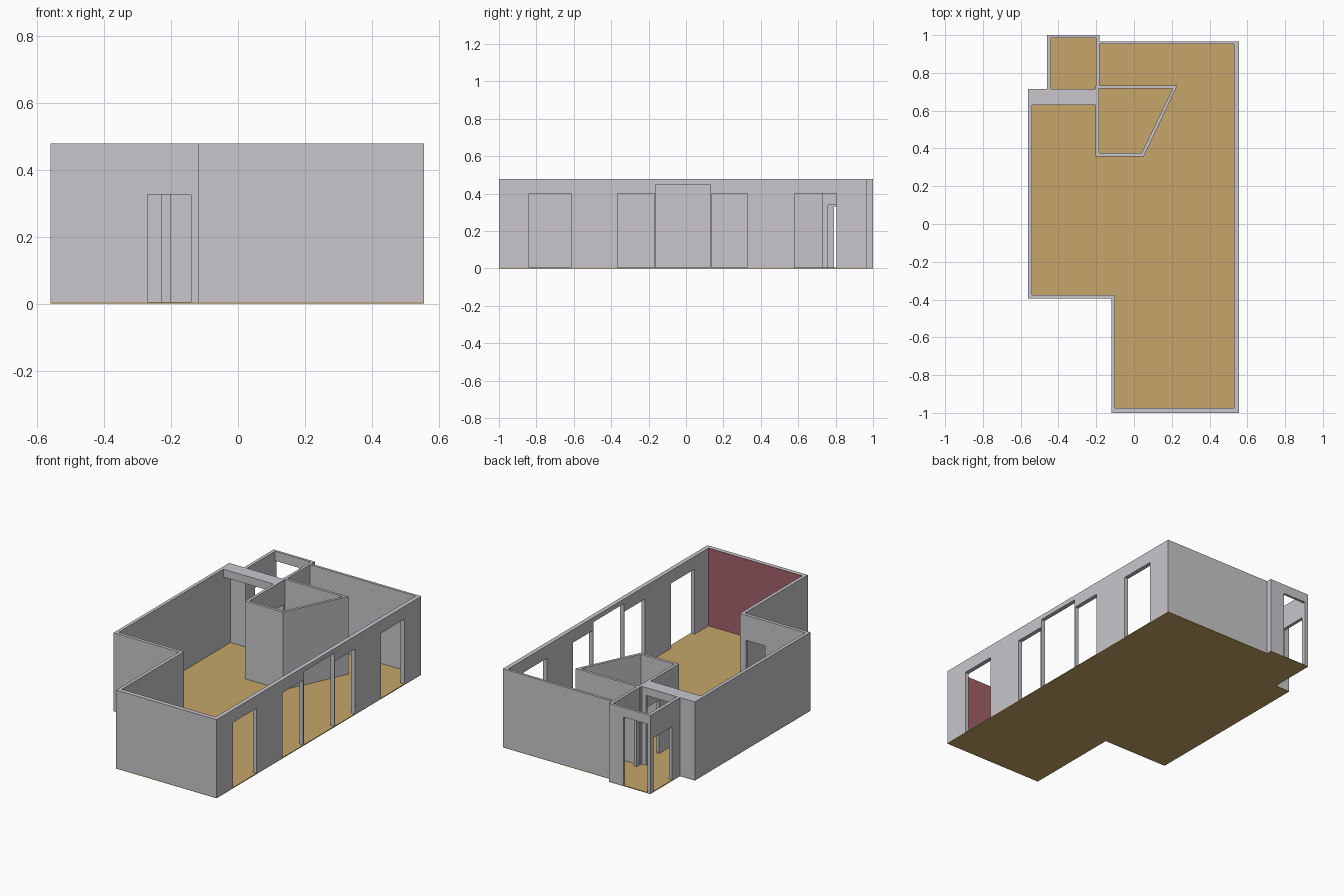
import bpy
import bmesh

cube = bpy.data.objects.get("Cube")
if cube:
    bpy.data.objects.remove(cube, do_unlink=True)

FLOOR = 0.005
TOP = 0.478


def material(name, rgb):
    m = bpy.data.materials.new(name)
    m.use_nodes = True
    m.diffuse_color = (*rgb, 1)
    m.node_tree.nodes["Principled BSDF"].inputs["Base Color"].default_value = (*rgb, 1)
    return m


plaster = material("pale_grey_plaster", (0.58, 0.565, 0.60))
wood = material("tan_floor", (0.565, 0.381, 0.138))
red = material("dusty_red_paint", (0.352, 0.12, 0.141))


def add_prism(bm, outline, z0, z1):
    """Extrude a plan outline from z0 to z1."""
    face = bm.faces.new([bm.verts.new((x, y, z0)) for x, y in outline])
    new = bmesh.ops.extrude_face_region(bm, geom=[face])["geom"]
    verts = [v for v in new if isinstance(v, bmesh.types.BMVert)]
    bmesh.ops.translate(bm, verts=verts, vec=(0, 0, z1 - z0))


def finish(name, bm, mat):
    bmesh.ops.recalc_face_normals(bm, faces=bm.faces)
    mesh = bpy.data.meshes.new(name)
    bm.to_mesh(mesh)
    bm.free()
    mesh.materials.append(mat)
    bpy.context.collection.objects.link(bpy.data.objects.new(name, mesh))


def prism(name, outline, z0=FLOOR, z1=TOP, mat=plaster):
    bm = bmesh.new()
    add_prism(bm, outline, z0, z1)
    finish(name, bm, mat)


def rect(x0, x1, y0, y1):
    return [(x0, y0), (x1, y0), (x1, y1), (x0, y1)]


def wall(name, axis, start, end, near, far, openings=()):
    """Straight wall along an axis; each opening is (from, to, head height)."""
    bm = bmesh.new()

    def piece(a, b, z0):
        if b - a > 0.001:
            plan = rect(a, b, near, far) if axis == "x" else rect(near, far, a, b)
            add_prism(bm, plan, z0, TOP)

    pos = start
    for a, b, head in openings:
        piece(pos, a, FLOOR)
        piece(a, b, head)
        pos = b
    piece(pos, end, FLOOR)
    finish(name, bm, plaster)


# Floor slab over the whole footprint
prism("floor", [(-0.12, -1), (0.556, -1), (0.556, 0.967), (-0.183, 0.967),
                (-0.183, 1), (-0.46, 1), (-0.46, 0.715), (-0.56, 0.715),
                (-0.56, -0.395), (-0.12, -0.395)], 0, FLOOR, wood)

# Outer walls
wall("window_wall", "y", -1, 0.967, 0.53, 0.556,
     [(-0.84, -0.615, 0.40), (-0.365, -0.168, 0.40), (-0.162, 0.132, 0.45),
      (0.138, 0.33, 0.40), (0.58, 0.805, 0.40)])
wall("front_wall", "x", -0.12, 0.53, -1, -0.975)
wall("front_side_wall", "y", -0.975, -0.375, -0.12, -0.10)
wall("entrance_wall", "x", -0.54, -0.12, -0.395, -0.375, [(-0.27, -0.14, 0.325)])
wall("long_side_wall", "y", -0.395, 0.715, -0.56, -0.54)
wall("back_wall", "x", -0.183, 0.53, 0.952, 0.967)

# Painted face of the front wall
prism("red_feature_panel", rect(-0.10, 0.53, -0.975, -0.973), mat=red)

# Beam and the stub walls below it
prism("ceiling_beam", rect(-0.54, -0.202, 0.63, 0.715), 0.43, TOP)
prism("beam_wall_stub", rect(-0.54, -0.44, 0.70, 0.715), FLOOR, 0.43)
prism("beam_door_jamb", rect(-0.23, -0.202, 0.70, 0.715), FLOOR, 0.43)

# Small back porch room
wall("porch_side_wall", "y", 0.715, 0.985, -0.46, -0.44, [(0.79, 0.97, 0.33)])
wall("porch_back_wall", "x", -0.46, -0.183, 0.985, 1, [(-0.44, -0.28, 0.42)])
wall("porch_inner_wall", "y", 0.733, 0.985, -0.20, -0.183, [(0.76, 0.90, 0.34)])

# Slanted inner room
wall("inner_room_side", "y", 0.375, 0.717, -0.203, -0.185, [(0.55, 0.70, 0.33)])
wall("inner_room_front", "x", -0.203, 0.04, 0.358, 0.375)
wall("inner_room_back", "x", -0.203, 0.205, 0.717, 0.733)
prism("inner_room_slanted_wall", [(0.04, 0.358), (0.052, 0.358), (0.229, 0.733),
                                  (0.205, 0.733), (0.205, 0.717), (0.04, 0.375)])
